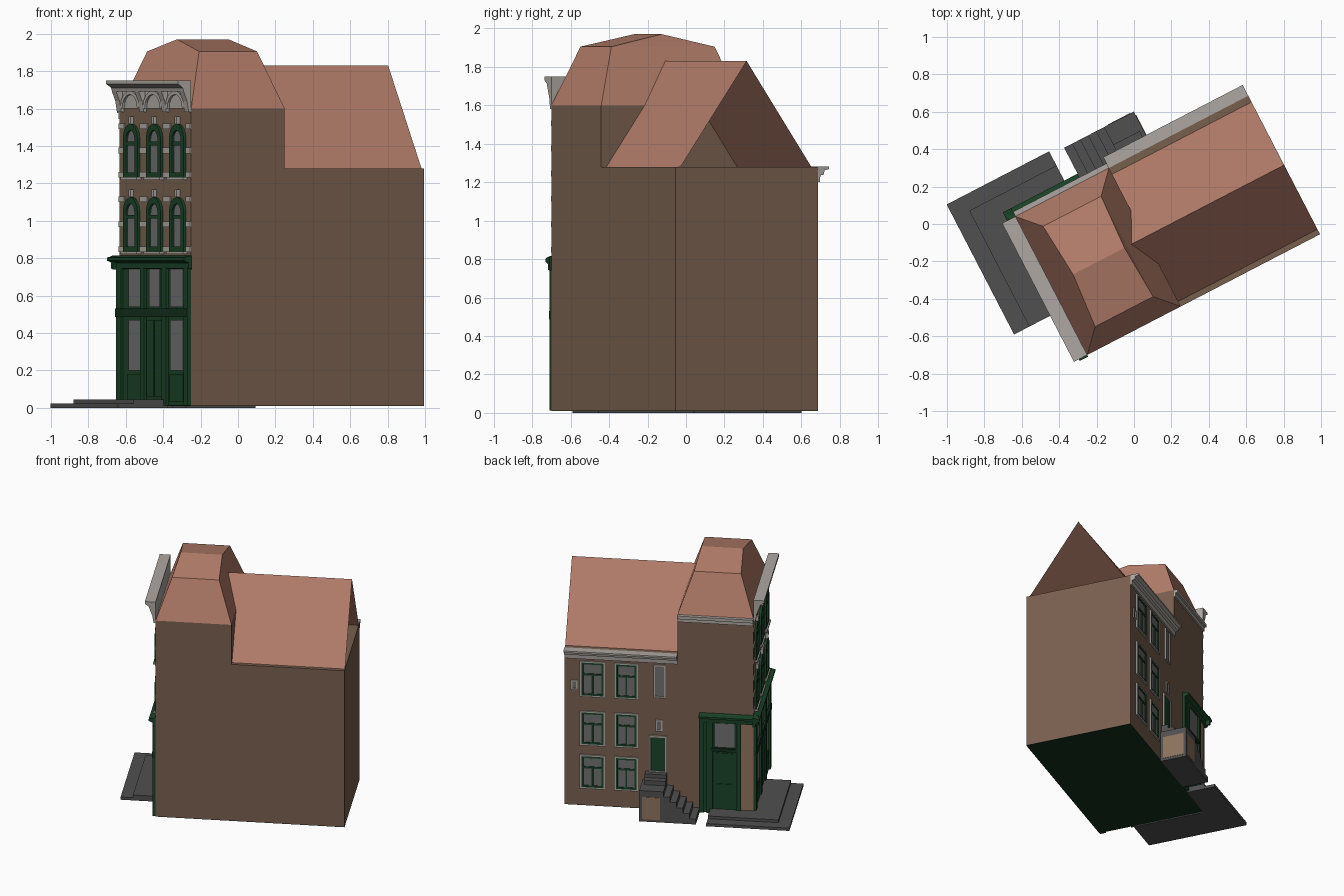
import bpy, bmesh, math
from mathutils import Matrix, Vector

if "Cube" in bpy.data.objects:
    bpy.data.objects.remove(bpy.data.objects["Cube"])

# Building frame: u along the long side, v across the front, z up
M = Matrix.Translation((-0.25, -0.70, 0)) @ Matrix.Rotation(math.radians(27.4), 4, 'Z')
L, W, S = 1.402, 0.834, 0.563      # length, width, depth of tall front block


def material(name, r, g, b):
    m = bpy.data.materials.new(name)
    m.diffuse_color = (r, g, b, 1)
    m.use_nodes = True
    m.node_tree.nodes["Principled BSDF"].inputs["Base Color"].default_value = m.diffuse_color
    return m


BRICK = material("brick", 0.19, 0.115, 0.075)
TILE = material("tile", 0.46, 0.21, 0.145)
GREEN = material("green_paint", 0.01, 0.055, 0.02)
DARK = material("dark_green", 0.006, 0.03, 0.012)
STONE = material("pale_stone", 0.42, 0.39, 0.36)
GLASS = material("glass", 0.16, 0.16, 0.16)
STEP = material("dark_stone", 0.08, 0.08, 0.08)
TAN = material("tan_brick", 0.27, 0.17, 0.11)


class Part:
    def __init__(self, name, mat):
        self.name, self.mat, self.bm = name, mat, bmesh.new()

    def prism(self, pts, vec):
        vs = [self.bm.verts.new(p) for p in pts]
        f = self.bm.faces.new(vs)
        r = bmesh.ops.extrude_face_region(self.bm, geom=[f], use_keep_orig=True)
        top = [e for e in r['geom'] if isinstance(e, bmesh.types.BMVert)]
        bmesh.ops.translate(self.bm, verts=top, vec=Vector(vec))

    def box(self, u0, u1, v0, v1, z0, z1):
        self.prism([(u0, v0, z0), (u1, v0, z0), (u1, v1, z0), (u0, v1, z0)], (0, 0, z1 - z0))

    def front(self, v0, v1, z0, z1, d):       # slab on the front wall
        self.box(-d, 0, v0, v1, z0, z1)

    def side(self, u0, u1, z0, z1, d):        # slab on the left wall
        self.box(u0, u1, W, W + d, z0, z1)

    def side_frame(self, u0, u1, z0, z1, t, d):
        self.side(u0, u0 + t, z0, z1, d)
        self.side(u1 - t, u1, z0, z1, d)
        self.side(u0 + t, u1 - t, z1 - t, z1, d)
        self.side(u0 + t, u1 - t, z0, z0 + t, d)

    def done(self, fix=True):
        if fix:
            bmesh.ops.recalc_face_normals(self.bm, faces=self.bm.faces)
        me = bpy.data.meshes.new(self.name)
        self.bm.to_mesh(me)
        self.bm.free()
        me.materials.append(self.mat)
        ob = bpy.data.objects.new(self.name, me)
        ob.matrix_world = M
        bpy.context.collection.objects.link(ob)


def arch(c, hw, z0, z1, rise, n=8):
    """Outline of an arched opening as (v, z) points."""
    pts = [(c - hw, z0)]
    for i in range(n + 1):
        a = math.pi * (1 - i / n)
        pts.append((c + hw * math.cos(a), z1 - rise + rise * math.sin(a)))
    return pts + [(c + hw, z0)]


def arch_ring(part, outer, inner, d):
    for i in range(len(outer) - 1):
        q = [outer[i], outer[i + 1], inner[i + 1], inner[i]]
        part.prism([(-d, v, z) for v, z in q], (d, 0, 0))


# Masonry bodies
p = Part("front_block_walls", BRICK); p.box(0, S, 0, W, 0.012, 1.60); p.done()
p = Part("rear_wing_walls", BRICK); p.box(S, L, 0, W, 0.012, 1.28); p.done()
p = Part("floor_slab", DARK); p.box(0, L, 0, W, 0.009, 0.012); p.done()

# Mansard roof on the front block
p = Part("mansard_roof", TILE)
rings = []
for i, j, z in ((0, 0, 1.60), (0.107, 0.115, 1.905)):
    rings.append([p.bm.verts.new(c) for c in
                  ((i, j, z), (S - i, j, z), (S - i, W - j, z), (i, W - j, z))])
lo, hi = rings
for k in range(4):
    p.bm.faces.new((lo[k], lo[(k + 1) % 4], hi[(k + 1) % 4], hi[k]))
r0, r1 = [p.bm.verts.new((u, W / 2, 1.97)) for u in (0.131, 0.44)]
for f in ((hi[0], hi[1], r1, r0), (hi[1], hi[2], r1), (hi[2], hi[3], r0, r1), (hi[3], hi[0], r0)):
    p.bm.faces.new(f)
p.done()

# Gable roof on the wing, open at its end
p = Part("gable_roof", TILE)
a = [[p.bm.verts.new((u, v, z)) for u in (0.475, L)]
     for v, z in ((0.03, 1.28), (W / 2, 1.83), (W - 0.038, 1.28))]
for s, t in ((0, 1), (1, 2)):
    p.bm.faces.new((a[s][0], a[s][1], a[t][1], a[t][0]))
p.done(False)

# Stone cornices: front crown, wing gutter, block side band
p = Part("front_cornice", STONE)
crown = [(0, 1.69), (-0.045, 1.69), (-0.05, 1.71), (-0.07, 1.725), (-0.08, 1.73), (-0.08, 1.75), (0, 1.75)]
p.prism([(u, 0, z) for u, z in crown], (0, W, 0))
p.front(0, W, 1.60, 1.69, 0.008)
bracket = [(0, 1.58), (-0.015, 1.58), (-0.025, 1.64), (-0.045, 1.69), (0, 1.69)]
for v in (0, 0.26, 0.522, 0.784):
    p.prism([(u, v, z) for u, z in bracket], (0, 0.05, 0))
for c in (0.155, 0.416, 0.678):
    arch_ring(p, arch(c, 0.105, 1.60, 1.695, 0.08), arch(c, 0.085, 1.60, 1.675, 0.07), 0.02)
p.done()
p = Part("wing_gutter", STONE)
gutter = [(0, 1.20), (0.012, 1.20), (0.015, 1.235), (0.035, 1.24), (0.04, 1.262), (0.065, 1.268), (0.065, 1.282), (0, 1.282)]
p.prism([(S, W + d, z) for d, z in gutter], (L - S, 0, 0))
p.done()
p = Part("block_side_cornice", STONE)
p.side(0, S, 1.545, 1.575, 0.012)
p.side(0, S, 1.575, 1.60, 0.028)
p.done()

# Arched windows, bands and keystones on the upper front
cols = (0.145, 0.413, 0.681)
frame, glass, stone = Part("arched_window_frames", GREEN), Part("arched_window_glass", GLASS), Part("front_stone_bands", STONE)
for z0, z1 in ((0.836, 1.126), (1.233, 1.518)):
    for c in cols:
        arch_ring(frame, arch(c, 0.085, z0, z1, 0.08), arch(c, 0.05, z0, z1 - 0.035, 0.05), 0.015)
        frame.front(c - 0.05, c + 0.05, z0, z0 + 0.025, 0.015)
        frame.front(c - 0.05, c + 0.05, z1 - 0.115, z1 - 0.095, 0.013)
        glass.prism([(-0.004, v, z) for v, z in arch(c, 0.055, z0 + 0.01, z1 - 0.03, 0.05)], (0.004, 0, 0))
        stone.front(c - 0.095, c + 0.095, z0 - 0.014, z0, 0.025)
        stone.front(c - 0.012, c + 0.012, z1, z1 + 0.04, 0.02)
    for zb in (z0 + 0.012, (z0 + z1) / 2, z1 - 0.012):
        for v0, v1 in ((0, 0.055), (0.235, 0.323), (0.503, 0.591), (0.771, W)):
            stone.front(v0, v1, zb - 0.015, zb + 0.015, 0.006)
for q in (frame, glass, stone):
    q.done()

# Shop front with pilasters, panels and a door in the middle
p = Part("shop_front", GREEN)
p.front(0, W, 0.012, 0.78, 0.008)
p.side(0.09, 0.40, 0.012, 0.78, 0.008)
for v0, v1 in ((0, 0.045), (0.25, 0.305), (0.505, 0.555), (0.775, W)):
    p.front(v0, v1, 0.012, 0.75, 0.022)
for c in (0.148, 0.64):
    p.front(c - 0.08, c + 0.08, 0.03, 0.18, 0.014)
for v0, v1 in ((0.32, 0.40), (0.41, 0.49)):
    p.front(v0, v1, 0.06, 0.47, 0.014)
for u0, u1 in ((0.09, 0.125), (0.30, 0.345), (0.365, 0.40)):
    p.side(u0, u1, 0.012, 0.75, 0.02)
for z0, z1 in ((0.07, 0.25), (0.28, 0.50)):
    p.side(0.15, 0.275, z0, z1, 0.014)
p.done()
p = Part("shop_cornice", GREEN)
prof = [(0, 0.74), (0.02, 0.745), (0.022, 0.775), (0.05, 0.787), (0.05, 0.803), (0, 0.815)]
p.prism([(-d, -0.01, z) for d, z in prof], (0, W + 0.06, 0))
p.prism([(-0.04, W + d, z) for d, z in prof], (0.44, 0, 0))
p.done()
p = Part("shop_transom_bar", DARK)
p.front(0, W, 0.485, 0.53, 0.026)
p.side(0.12, 0.31, 0.515, 0.54, 0.024)
p.done()
p = Part("shop_glass", GLASS)
for c, h in ((0.148, 0.073), (0.408, 0.06), (0.64, 0.067)):
    p.front(c - h, c + h, 0.54, 0.745, 0.012)
    if h > 0.065:
        p.front(c - h, c + h, 0.20, 0.47, 0.012)
p.side(0.14, 0.285, 0.55, 0.74, 0.012)
p.done()
p = Part("corner_pier", TAN); p.side(0.0, 0.09, 0.012, 0.75, 0.008); p.done()

# Sash windows and door on the wing's left wall
frame, glass, sash = Part("wing_window_frames", STONE), Part("wing_window_glass", GLASS), Part("wing_window_sashes", GREEN)
for z0, z1 in ((0.16, 0.41), (0.51, 0.765), (0.905, 1.17)):
    for u0, u1 in ((0.868, 1.02), (1.112, 1.276)):
        frame.side_frame(u0 - 0.012, u1 + 0.012, z0 - 0.012, z1 + 0.012, 0.012, 0.01)
        glass.side(u0, u1, z0, z1, 0.003)
        sash.side_frame(u0, u1, z0, z1, 0.014, 0.008)
        zt, um = z0 + 0.64 * (z1 - z0), (u0 + u1) / 2
        sash.side(u0 + 0.014, u1 - 0.014, zt - 0.007, zt + 0.007, 0.009)
        sash.side(um - 0.006, um + 0.006, z0 + 0.014, zt - 0.007, 0.008)
for u0, u1, z0, z1 in ((0.652, 0.741, 0.916, 1.185), (0.674, 0.726, 0.645, 0.74), (1.305, 1.355, 0.945, 1.025)):
    frame.side_frame(u0, u1, z0, z1, 0.012, 0.01)
    glass.side(u0 + 0.012, u1 - 0.012, z0 + 0.012, z1 - 0.012, 0.003)
frame.side_frame(0.64, 0.775, 0.31, 0.61, 0.014, 0.012)
sash.side(0.654, 0.761, 0.324, 0.596, 0.006)
for q in (frame, glass, sash):
    q.done()

# Side stairs with landing
p = Part("side_stairs", STEP)
for i in range(5):
    p.side(0.40 + 0.048 * i, 0.40 + 0.048 * (i + 1), 0, 0.042 * (i + 1), 0.206)
p.side(0.64, 0.82, 0, 0.25, 0.206)
p.side(0.64, 0.80, 0.25, 0.285, 0.10)
p.side(0.64, 0.80, 0.285, 0.315, 0.05)
p.done()
p = Part("landing_panels", TAN)
p.box(0.665, 0.80, W + 0.206, W + 0.209, 0.02, 0.20)
p.box(0.82, 0.823, W + 0.02, W + 0.186, 0.02, 0.20)
p.done()

# Corner entrance platform
p = Part("entrance_platform", STEP)
p.prism([(-0.297, 0.277, 0), (0, 0.277, 0), (0, W, 0), (0.32, W, 0), (0.32, 1.06, 0), (-0.297, 1.06, 0)], (0, 0, 0.022))
p.prism([(-0.205, 0.277, 0.022), (0, 0.277, 0.022), (0, W, 0.022), (0.32, W, 0.022), (0.32, 0.975, 0.022), (-0.205, 0.975, 0.022)], (0, 0, 0.022))
p.done()
